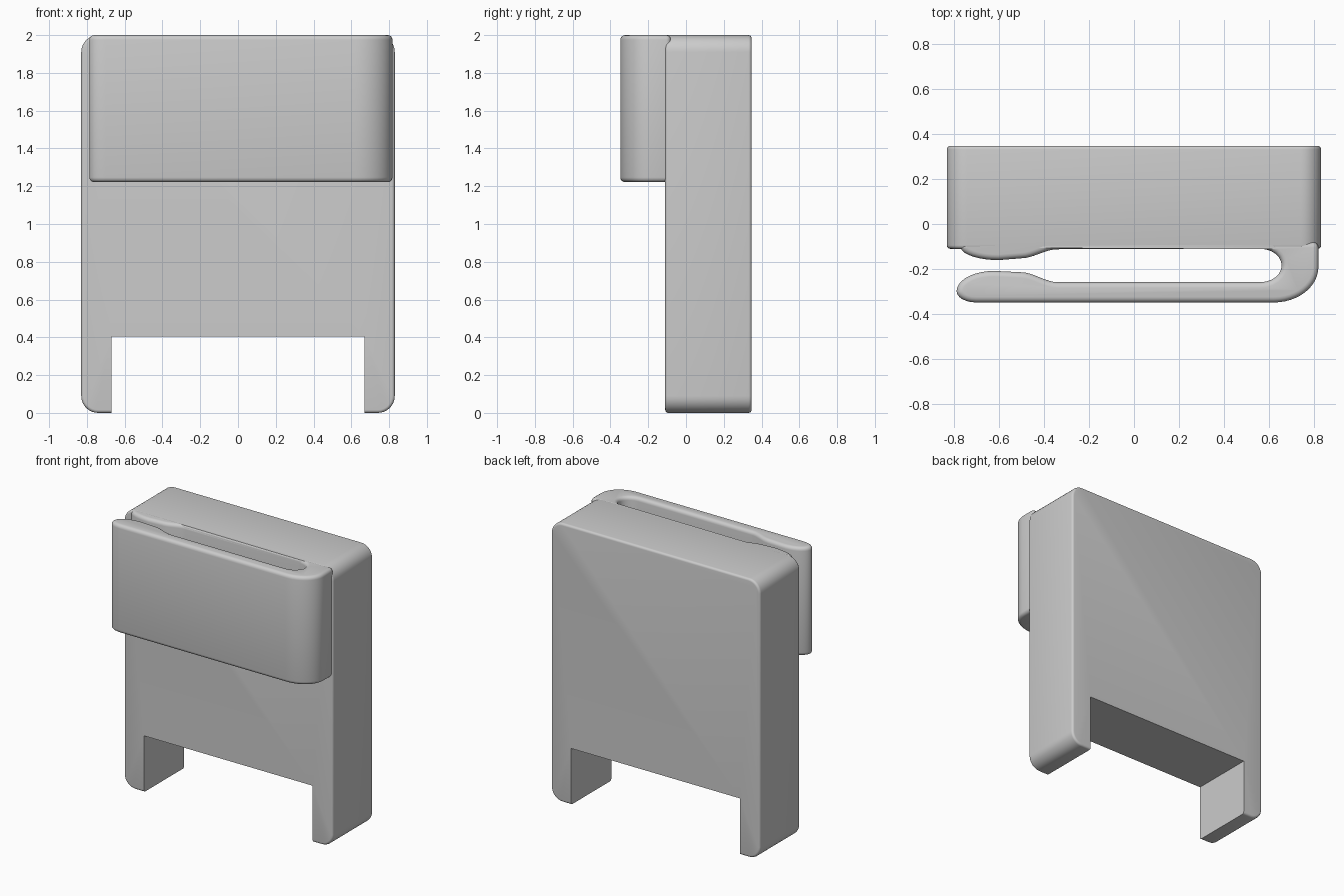
import bpy, bmesh, math
from mathutils import Vector

if "Cube" in bpy.data.objects:
    bpy.data.objects.remove(bpy.data.objects["Cube"], do_unlink=True)

grey = bpy.data.materials.new("plain_grey")
grey.use_nodes = True
colour = (0.6, 0.6, 0.6, 1)
grey.diffuse_color = colour
grey.node_tree.nodes["Principled BSDF"].inputs["Base Color"].default_value = colour


def add_object(name, bm):
    mesh = bpy.data.meshes.new(name)
    bmesh.ops.recalc_face_normals(bm, faces=bm.faces)
    bm.to_mesh(mesh)
    bm.free()
    ob = bpy.data.objects.new(name, mesh)
    bpy.context.collection.objects.link(ob)
    mesh.materials.append(grey)
    return ob


def box(lo, hi):
    bm = bmesh.new()
    bmesh.ops.create_cube(bm, size=1)
    for v in bm.verts:
        v.co = [a + (b - a) * (c + 0.5) for a, b, c in zip(lo, hi, v.co)]
    return bm


def apply_and_smooth(ob):
    bpy.ops.object.select_all(action='DESELECT')
    ob.select_set(True)
    bpy.context.view_layer.objects.active = ob
    for m in list(ob.modifiers):
        bpy.ops.object.modifier_apply(modifier=m.name)
    bpy.ops.object.shade_smooth_by_angle(angle=math.radians(35))


# Body: slab with large round corners and a small softened rim
FRONT, BACK = -0.11, 0.347
bm = box((-0.83, FRONT, 0), (0.83, BACK, 2))
along_y = [e for e in bm.edges if abs((e.verts[0].co - e.verts[1].co).y) > 0.1]
bmesh.ops.bevel(bm, geom=along_y, offset=0.09, segments=8, profile=0.5, affect='EDGES')
rim = [e for e in bm.edges if abs((e.verts[0].co - e.verts[1].co).y) < 0.01]
bmesh.ops.bevel(bm, geom=rim, offset=0.016, segments=4, profile=0.5, affect='EDGES')
body = add_object("body", bm)

# Opening between the legs
notch = add_object("notch_cutter", box((-0.67, -1, -1), (0.67, 1, 0.405)))
cut = body.modifiers.new("notch", 'BOOLEAN')
cut.object = notch
cut.solver = 'EXACT'
apply_and_smooth(body)
notch.hide_render = True
notch.hide_viewport = True


def ease(a, b, steps=8):
    """S-shaped step from point a to point b."""
    pts = []
    for i in range(steps + 1):
        t = i / steps
        s = t * t * (3 - 2 * t)
        pts.append((a[0] + (b[0] - a[0]) * t, a[1] + (b[1] - a[1]) * s))
    return pts


def arc(cx, cy, rx, ry, start, end, steps=12):
    angles = [math.radians(start + (end - start) * i / steps) for i in range(steps + 1)]
    return [(cx + rx * math.cos(a), cy + ry * math.sin(a)) for a in angles]


# Clip: bent strip seen from above, with swollen lips at its open end
outline = [(0.818, -0.08)]
outline += arc(0.62, -0.19, 0.198, 0.158, 0, -90)
outline += arc(-0.7, -0.298, 0.087, 0.05, -90, -180, 6)
outline += arc(-0.62, -0.298, 0.167, 0.09, 170, 90, 8)
outline += ease((-0.5, -0.214), (-0.34, -0.258))
outline += arc(0.56, -0.184, 0.095, 0.074, -90, 90)
outline += ease((-0.34, -0.112), (-0.5, -0.152))
outline += arc(-0.6, -0.1, 0.17, 0.06, -90, -175, 8)
outline += [(-0.765, -0.08)]

bm = bmesh.new()
base = bm.faces.new([bm.verts.new((x, y, 1.222)) for x, y in outline])
top = bmesh.ops.extrude_face_region(bm, geom=[base])["geom"]
for v in top:
    if isinstance(v, bmesh.types.BMVert):
        v.co.z = 2
clip = add_object("clip", bm)
soft = clip.modifiers.new("soft_rim", 'BEVEL')
soft.width = 0.025
soft.segments = 4
soft.limit_method = 'ANGLE'
soft.angle_limit = math.radians(60)
soft.use_clamp_overlap = False
apply_and_smooth(clip)
